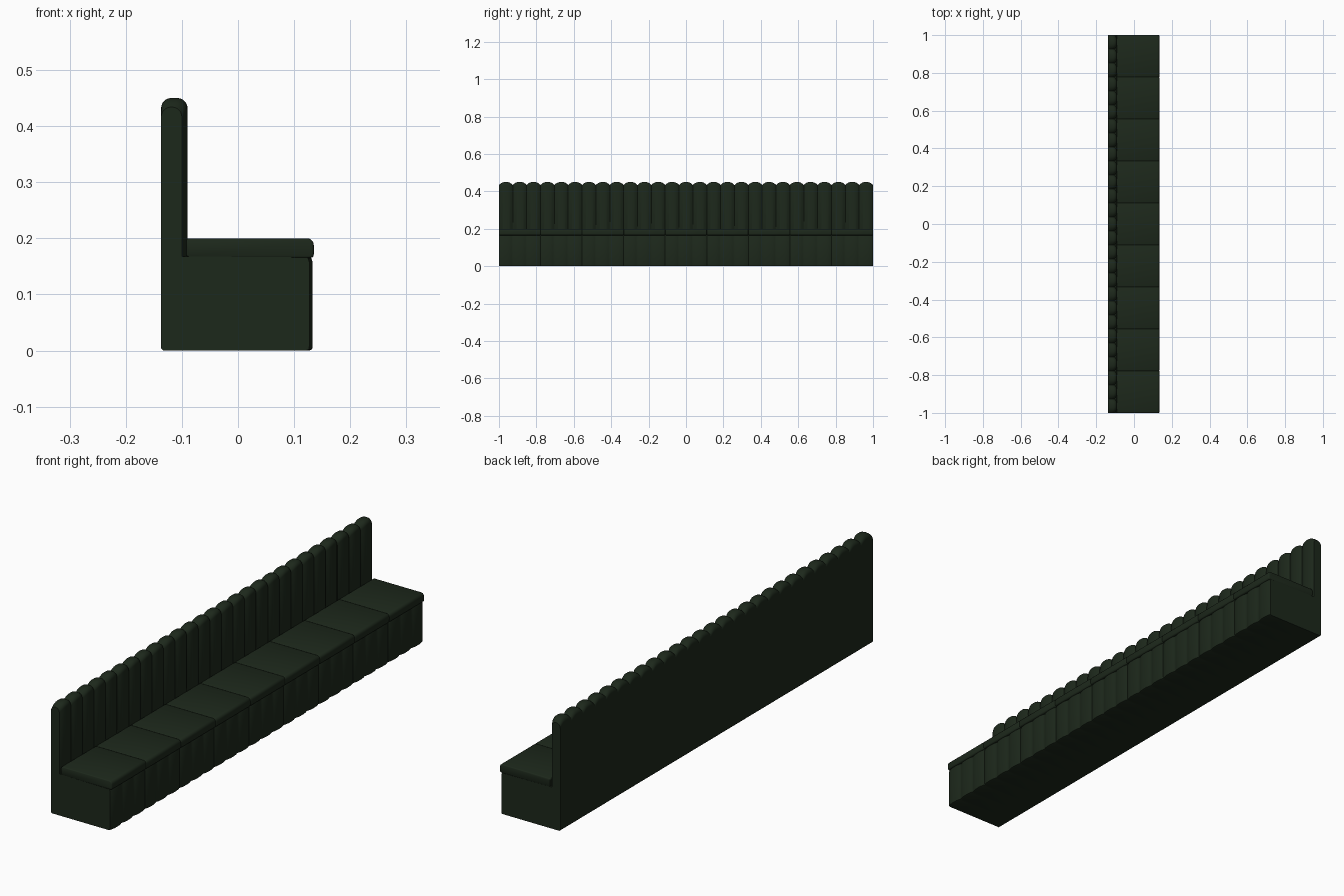
import bpy, bmesh, math

if "Cube" in bpy.data.objects:
    bpy.data.objects.remove(bpy.data.objects["Cube"])

MODULES = 9          # upholstered sections along the bench
CHANNELS = 3         # padded flutes per section
LENGTH = 2.0
MOD = LENGTH / MODULES
CH = MOD / CHANNELS

green = bpy.data.materials.new("dark_green_upholstery")
green.diffuse_color = (0.012, 0.021, 0.011, 1)
green.use_nodes = True
green.node_tree.nodes["Principled BSDF"].inputs["Base Color"].default_value = green.diffuse_color


def arc(cx, cz, rx, rz, a0, a1, n):
    """Points along an elliptical arc, angles in degrees."""
    pts = []
    for i in range(n + 1):
        a = math.radians(a0 + (a1 - a0) * i / n)
        pts.append((cx + rx * math.cos(a), cz + rz * math.sin(a)))
    return pts


def loft(name, stations, profile):
    """Sweep profile(b) -> [(x, z)] through (y, b) stations and cap the ends."""
    bm = bmesh.new()
    rings = [[bm.verts.new((x, y, z)) for x, z in profile(b)] for y, b in stations]
    n = len(rings[0])
    for r, s in zip(rings, rings[1:]):
        for i in range(n):
            j = (i + 1) % n
            bm.faces.new((r[i], r[j], s[j], s[i]))
    bm.faces.new(rings[0])
    bm.faces.new(rings[-1])
    bmesh.ops.recalc_face_normals(bm, faces=bm.faces)
    mesh = bpy.data.meshes.new(name)
    bm.to_mesh(mesh)
    bm.free()
    mesh.materials.append(green)
    obj = bpy.data.objects.new(name, mesh)
    bpy.context.collection.objects.link(obj)
    return obj


def flutes(y0, count, steps=10):
    """Stations whose bulge b rises and falls once per padded channel."""
    out = []
    for k in range(count * steps + 1):
        u = 2 * (k % steps) / steps - 1
        out.append((y0 + k * CH / steps, 1 - abs(u) ** 2.6))
    return out


def cushion_stations(y0):
    """Full section with softly rounded seams at both ends."""
    y1 = y0 + MOD
    return [(y0, 0), (y0 + 0.001, 0.6), (y0 + 0.004, 1),
            (y1 - 0.004, 1), (y1 - 0.001, 0.6), (y1, 0)]


def back_profile(b):
    # flat rear, domed top, padded front
    front = -0.100 + 0.010 * b
    top = 0.434 + 0.016 * b
    r = 0.018
    return ([(front, 0.02), (front, top - r)]
            + arc(front - r, top - r, r, r, 15, 90, 5)
            + arc(-0.137 + r, top - r, r, r, 90, 180, 6)
            + [(-0.137, 0.004), (-0.133, 0.0), (-0.11, 0.0)])


def base_profile(b):
    # box plinth with padded front
    front = 0.127 + 0.006 * b
    return [(-0.115, 0.0), (front - 0.006, 0.0), (front - 0.001, 0.002),
            (front, 0.007), (front, 0.158), (front - 0.003, 0.166), (-0.115, 0.168)]


def seat_profile(b):
    # cushion with rolled front lip
    i = 0.003 * (1 - b)
    front, top, bot = 0.135 - i, 0.2 - i, 0.165 + i
    return (arc(front - 0.006, bot + 0.006, 0.006, 0.006, -90, 0, 3)
            + arc(front - 0.012, top - 0.012, 0.012, 0.012, 0, 90, 5)
            + arc(-0.087, top - 0.005, 0.005, 0.005, 90, 180, 3)
            + [(-0.092, bot + 0.004), (-0.086, bot)])


parts = []
for m in range(MODULES):
    y = -LENGTH / 2 + m * MOD
    parts.append(loft(f"backrest_{m + 1}", flutes(y, CHANNELS), back_profile))
    parts.append(loft(f"base_{m + 1}", flutes(y, CHANNELS), base_profile))
    parts.append(loft(f"seat_cushion_{m + 1}", cushion_stations(y), seat_profile))

# smooth shading with sharp seams kept
for o in parts:
    o.select_set(True)
bpy.context.view_layer.objects.active = parts[0]
bpy.ops.object.shade_smooth_by_angle(angle=math.radians(40))
